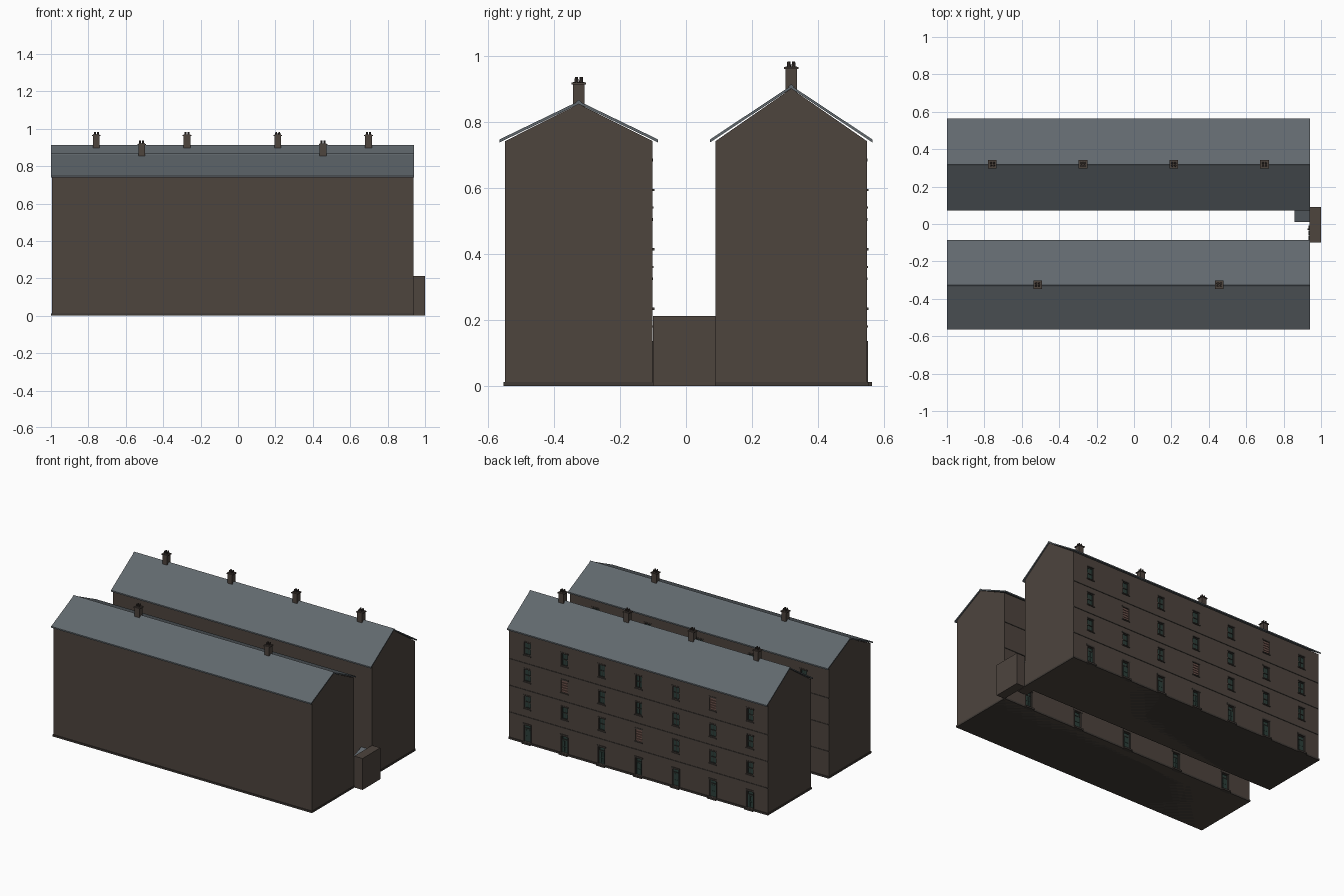
import bpy, bmesh, math
from mathutils import Matrix, Vector

if "Cube" in bpy.data.objects:
    bpy.data.objects.remove(bpy.data.objects["Cube"])


def material(name, r, g, b):
    m = bpy.data.materials.new(name)
    m.diffuse_color = (r, g, b, 1)
    m.use_nodes = True
    m.node_tree.nodes["Principled BSDF"].inputs["Base Color"].default_value = m.diffuse_color
    return m


BRICK = material("brick", 0.075, 0.058, 0.048)
STONE = material("dark_stone", 0.05, 0.042, 0.036)
SLATE = material("slate", 0.12, 0.14, 0.155)
FRAME = material("frame_paint", 0.03, 0.032, 0.028)
GLASS = material("dark_glass", 0.025, 0.05, 0.042)
BOARD = material("boards", 0.15, 0.085, 0.07)
POT = material("clay_pot", 0.045, 0.035, 0.03)

X0, X1 = -0.995, 0.937      # wall ends
EAVE = 0.742


def finish(name, bm, mat):
    bmesh.ops.recalc_face_normals(bm, faces=bm.faces)
    me = bpy.data.meshes.new(name)
    bm.to_mesh(me)
    bm.free()
    ob = bpy.data.objects.new(name, me)
    bpy.context.collection.objects.link(ob)
    if mat:
        me.materials.append(mat)
    return ob


def boxes(name, spans, mat):
    """One object from boxes given as (x0, x1, y0, y1, z0, z1)."""
    bm = bmesh.new()
    for a, b, c, d, e, f in spans:
        m = Matrix.Translation(((a + b) / 2, (c + d) / 2, (e + f) / 2))
        bmesh.ops.create_cube(bm, size=1, matrix=m @ Matrix.Diagonal((b - a, d - c, f - e, 1)))
    return finish(name, bm, mat)


def prism(name, profile, x0, x1, mat):
    """Extrude a (y, z) profile along x."""
    bm = bmesh.new()
    face = bm.faces.new([bm.verts.new((x0, y, z)) for y, z in profile])
    geo = bmesh.ops.extrude_face_region(bm, geom=[face])["geom"]
    bmesh.ops.translate(bm, vec=(x1 - x0, 0, 0),
                        verts=[v for v in geo if isinstance(v, bmesh.types.BMVert)])
    return finish(name, bm, mat)


def chimneys(prefix, count, y, base, top):
    stacks, pots = [], bmesh.new()
    for i in range(count):
        x = -1 + 1.94 * (i + 0.5) / count
        stacks += [(x - .018, x + .018, y - .018, y + .018, base, top),
                   (x - .023, x + .023, y - .022, y + .022, top - .008, top - .002)]
        for sx in (-.008, .008):
            for sy in (-.007, .007):
                bmesh.ops.create_cone(pots, cap_ends=True, segments=8, radius1=.006, radius2=.005,
                                      depth=.016,
                                      matrix=Matrix.Translation((x + sx, y + sy, top + .007)))
    boxes(prefix + "_chimney_stacks", stacks, BRICK)
    finish(prefix + "_chimney_pots", pots, POT)


def terrace(prefix, y0, y1, ridge, bays, boarded, stacks):
    yr = (y0 + y1) / 2
    # walls with recessed openings on the +y facade
    walls = boxes(prefix + "_walls", [(X0, X1, y0, y1, 0, EAVE)], BRICK)
    cut, frames, glass, boards, sills, doors, steps = [], [], [], [], [], [], []
    yb = y1 - .012                      # back of the recess
    for i in range(bays):
        x = 0.94 - 1.94 * (i + 0.5) / bays
        # door with fanlight, surround and step
        cut.append((x - .024, x + .024, yb, y1 + .02, .012, .125))
        doors.append((x - .019, x + .019, yb - .002, yb + .004, .012, .096))
        glass.append((x - .019, x + .019, yb - .002, yb + .002, .102, .12))
        for s in (-1, 1):
            a, b = sorted((x + s * .019, x + s * .024))
            frames.append((a, b, yb, yb + .006, .012, .125))
            a, b = sorted((x + s * .024, x + s * .030))
            sills.append((a, b, y1 - .004, y1 + .003, .01, .125))
            a, b = sorted((x + s * .003, x + s * .015))
            doors += [(a, b, yb, yb + .006, .02, .05), (a, b, yb, yb + .006, .057, .09)]
        frames += [(x - .019, x + .019, yb, yb + .006, .12, .125),
                   (x - .019, x + .019, yb, yb + .006, .096, .102)]
        sills.append((x - .032, x + .032, y1 - .004, y1 + .004, .125, .136))
        steps.append((x - .032, x + .032, y1 - .01, y1 + .016, 0, .011))
        # sash windows on the three upper floors
        for k in (1, 2, 3):
            z0 = .18 * k + .057
            z1 = z0 + .083
            cut.append((x - .024, x + .024, yb, y1 + .02, z0, z1))
            sills += [(x - .029, x + .029, y1 - .006, y1 + .006, z0 - .007, z0),
                      (x - .029, x + .029, y1 - .004, y1 + .002, z1, z1 + .009)]
            if (i, k) in boarded:
                for j in range(5):
                    zb = z0 + .002 + j * .0163
                    boards.append((x - .023, x + .023, yb, yb + .009, zb, zb + .0135))
                continue
            glass.append((x - .022, x + .022, yb - .002, yb + .002, z0, z1))
            zm = (z0 + z1) / 2
            frames += [(x - .024, x - .019, yb, yb + .006, z0, z1),
                       (x + .019, x + .024, yb, yb + .006, z0, z1),
                       (x - .002, x + .002, yb, yb + .004, z0, z1),
                       (x - .019, x + .019, yb, yb + .006, z0, z0 + .005),
                       (x - .019, x + .019, yb, yb + .006, z1 - .005, z1),
                       (x - .019, x + .019, yb, yb + .006, zm - .003, zm + .003)]
    cutter = boxes(prefix + "_cutter", cut, None)
    mod = walls.modifiers.new("openings", "BOOLEAN")
    mod.operation, mod.object, mod.solver = "DIFFERENCE", cutter, "EXACT"
    bpy.context.view_layer.objects.active = walls
    bpy.ops.object.modifier_apply(modifier=mod.name)
    bpy.data.objects.remove(cutter)
    boxes(prefix + "_frames", frames, FRAME)
    boxes(prefix + "_glass", glass, GLASS)
    boxes(prefix + "_doors", doors, GLASS)
    boxes(prefix + "_sills_and_lintels", sills, STONE)
    boxes(prefix + "_doorsteps", steps, STONE)
    if boards:
        boxes(prefix + "_boarded_windows", boards, BOARD)
    # floor bands and plinth
    boxes(prefix + "_floor_bands",
          [(X0, X1, y1 - .004, y1 + .003, .18 * k - .003, .18 * k + .003) for k in (1, 2, 3)], STONE)
    boxes(prefix + "_plinth", [(X0 - .004, X1 + .003, y0 - .005, y1 + .005, 0, .012)], STONE)
    # gables and overhanging slate roof
    t, o, e = .009, .017, .747
    prism(prefix + "_gables", [(y0, EAVE), (y1, EAVE), (yr, ridge - t)], X0, X1, BRICK)
    prism(prefix + "_roof", [(y0 - o, e), (yr, ridge), (y1 + o, e), (y1 + o, e - t),
                             (yr, ridge - t), (y0 - o, e - t)], -1, 0.942, SLATE)
    prism(prefix + "_ridge_tiles", [(yr - .01, ridge - .004), (yr, ridge + .004),
                                    (yr + .01, ridge - .004), (yr, ridge - .006)], -1, 0.942, SLATE)
    chimneys(prefix, stacks, yr, ridge - .03, ridge + .058)


terrace("front_terrace", -0.548, -0.102, 0.863, 5, [], 2)
terrace("back_terrace", 0.09, 0.548, 0.91, 7, [(1, 2), (3, 1), (5, 3)], 4)

# yard wall closing the alley, with a gate on the inside
boxes("yard_wall", [(0.938, 1.0, -0.1, 0.09, 0, 0.212)], BRICK)
boxes("yard_gate", [(0.933, 0.94, -0.085 + .026 * j, -0.061 + .026 * j, .005, .14)
                    for j in range(3)], FRAME)
boxes("gate_latch", [(0.928, 0.935, -0.033, -0.025, .066, .074)], STONE)

# lean-to shed in the alley corner
prism("shed_walls", [(0.02, 0), (0.09, 0), (0.09, .17), (0.02, .145)], 0.865, 0.936, BRICK)
prism("shed_roof", [(0.01, .143), (0.09, .172), (0.09, .18), (0.01, .151)], 0.858, 0.937, SLATE)
boxes("shed_door", [(0.882, 0.918, 0.016, 0.021, 0, .115)], FRAME)
